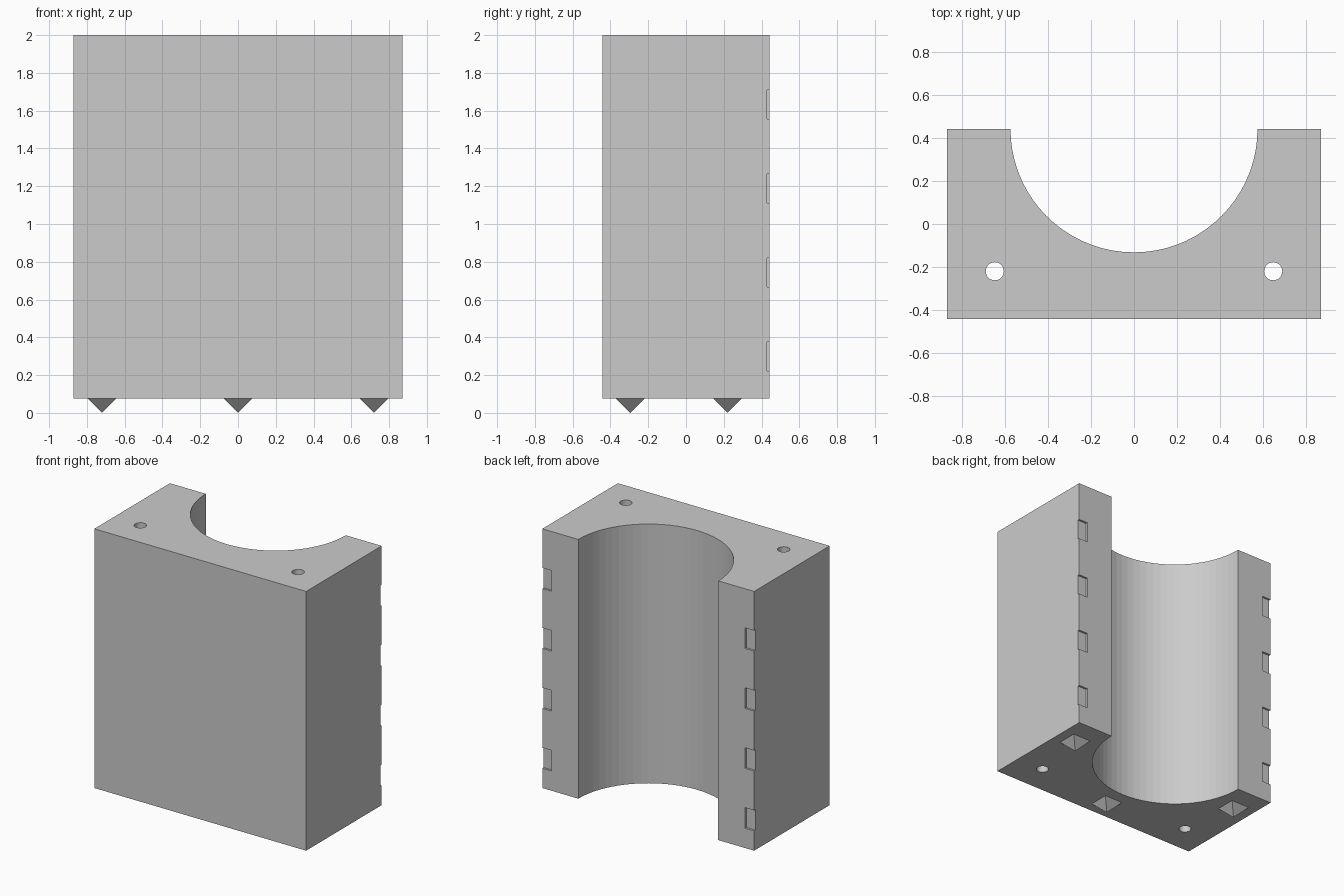
import bpy, bmesh, math
from mathutils import Matrix, Vector

cube = bpy.data.objects.get("Cube")
if cube:
    bpy.data.objects.remove(cube, do_unlink=True)

HALF_X, HALF_Y = 0.87, 0.443
BASE, TOP = 0.075, 2.0
MID = (BASE + TOP) / 2

grey = bpy.data.materials.new("light grey")
grey.use_nodes = True
grey.diffuse_color = (0.6, 0.6, 0.6, 1)
grey.node_tree.nodes["Principled BSDF"].inputs["Base Color"].default_value = grey.diffuse_color


def add_box(bm, center, size):
    matrix = Matrix.Translation(center) @ Matrix.Diagonal(Vector(size)).to_4x4()
    bmesh.ops.create_cube(bm, size=1, matrix=matrix)


def add_cylinder(bm, x, y, radius, segments):
    bmesh.ops.create_cone(bm, cap_ends=True, segments=segments, radius1=radius,
                          radius2=radius, depth=3, matrix=Matrix.Translation((x, y, MID)))


def make_object(name, bm):
    mesh = bpy.data.meshes.new(name)
    bm.to_mesh(mesh)
    bm.free()
    mesh.materials.append(grey)
    obj = bpy.data.objects.new(name, mesh)
    bpy.context.collection.objects.link(obj)
    return obj


# Main half block
bm = bmesh.new()
add_box(bm, (0, 0, MID), (2 * HALF_X, 2 * HALF_Y, TOP - BASE))
block = make_object("half_block", bm)

# Cutters: round channel, two through holes, shallow latch notches on the back edges
bm = bmesh.new()
add_cylinder(bm, 0, HALF_Y, 0.575, 72)
for side in (-1, 1):
    add_cylinder(bm, side * 0.648, -0.22, 0.042, 32)
    for i in range(4):
        add_box(bm, (side * HALF_X, HALF_Y + 0.035, 0.298 + 0.445 * i), (0.15, 0.1, 0.153))
cutter = make_object("cutter", bm)
cutter.hide_render = True

cut = block.modifiers.new("cut", 'BOOLEAN')
cut.operation = 'DIFFERENCE'
cut.solver = 'EXACT'
cut.object = cutter
bpy.context.view_layer.objects.active = block
bpy.ops.object.modifier_apply(modifier=cut.name)
bpy.data.objects.remove(cutter, do_unlink=True)

# Locating pegs: square pyramids pointing down
pegs = {"left_peg": (0.72, 0.22), "right_peg": (-0.72, 0.22), "front_peg": (0, -0.295)}
for name, (x, y) in pegs.items():
    bm = bmesh.new()
    matrix = Matrix.Translation((x, y, BASE / 2)) @ Matrix.Rotation(math.radians(45), 4, 'Z')
    bmesh.ops.create_cone(bm, cap_ends=True, segments=4, radius1=0,
                          radius2=0.075 * math.sqrt(2), depth=BASE, matrix=matrix)
    bmesh.ops.remove_doubles(bm, verts=bm.verts, dist=0.0001)
    bmesh.ops.recalc_face_normals(bm, faces=bm.faces)
    make_object(name, bm)
